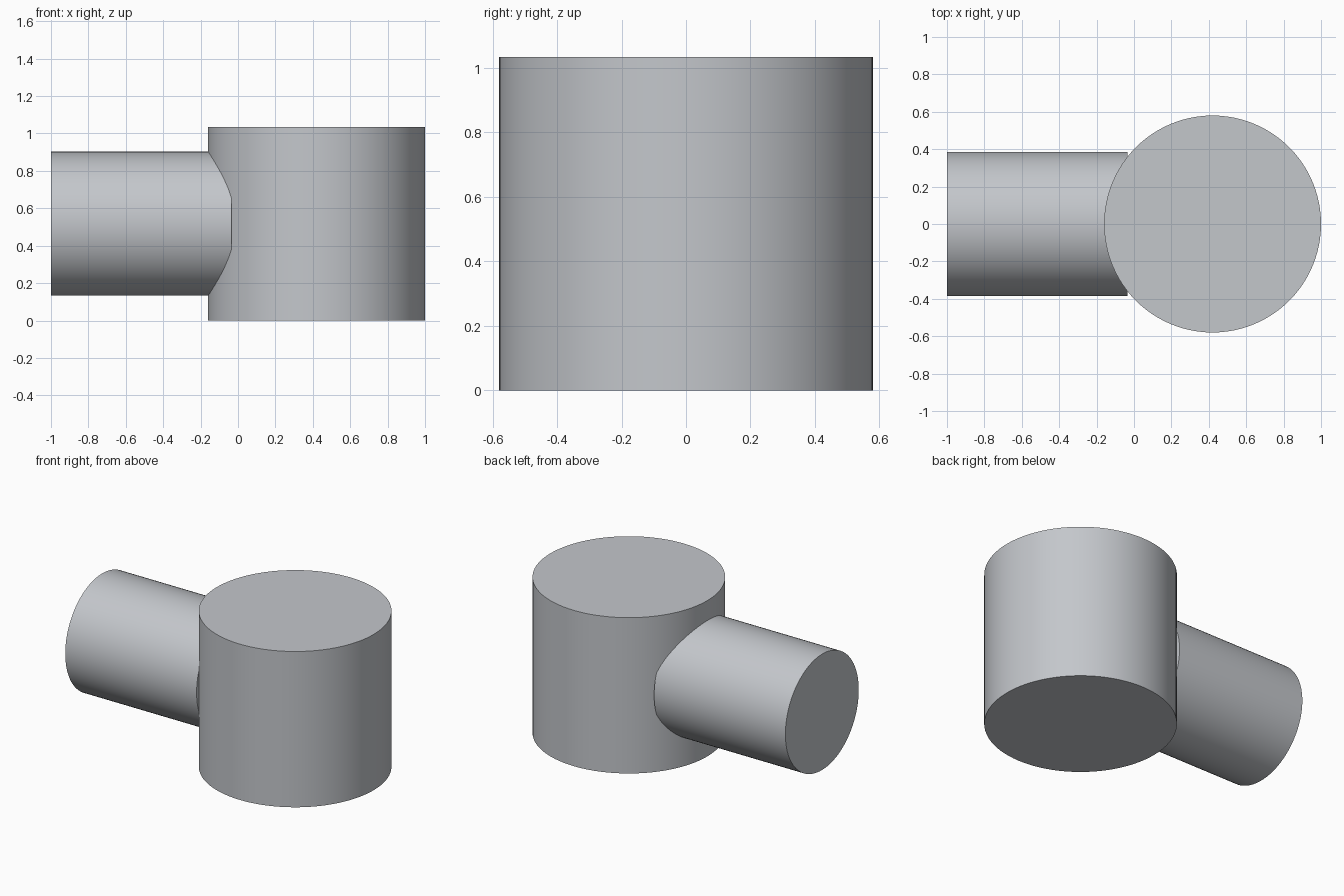
import bpy
import math

if "Cube" in bpy.data.objects:
    bpy.data.objects.remove(bpy.data.objects["Cube"])

grey = bpy.data.materials.new("light grey")
grey.diffuse_color = (0.55, 0.57, 0.60, 1)
grey.use_nodes = True
grey.node_tree.nodes["Principled BSDF"].inputs["Base Color"].default_value = grey.diffuse_color


def cylinder(name, radius, depth, location, rotation=(0, 0, 0)):
    bpy.ops.mesh.primitive_cylinder_add(vertices=96, radius=radius, depth=depth,
                                        location=location, rotation=rotation)
    obj = bpy.context.object
    obj.name = name
    obj.data.materials.append(grey)
    bpy.ops.object.shade_smooth_by_angle(angle=math.radians(30))
    return obj


# Upright drum
HEIGHT = 1.035
cylinder("drum", 0.58, HEIGHT, (0.42, 0, HEIGHT / 2))

# Horizontal pipe, its flat end just showing beside the drum
LEFT, RIGHT = -1.0, -0.035
cylinder("side_pipe", 0.385, RIGHT - LEFT, ((LEFT + RIGHT) / 2, 0, HEIGHT / 2),
         (0, math.pi / 2, 0))
